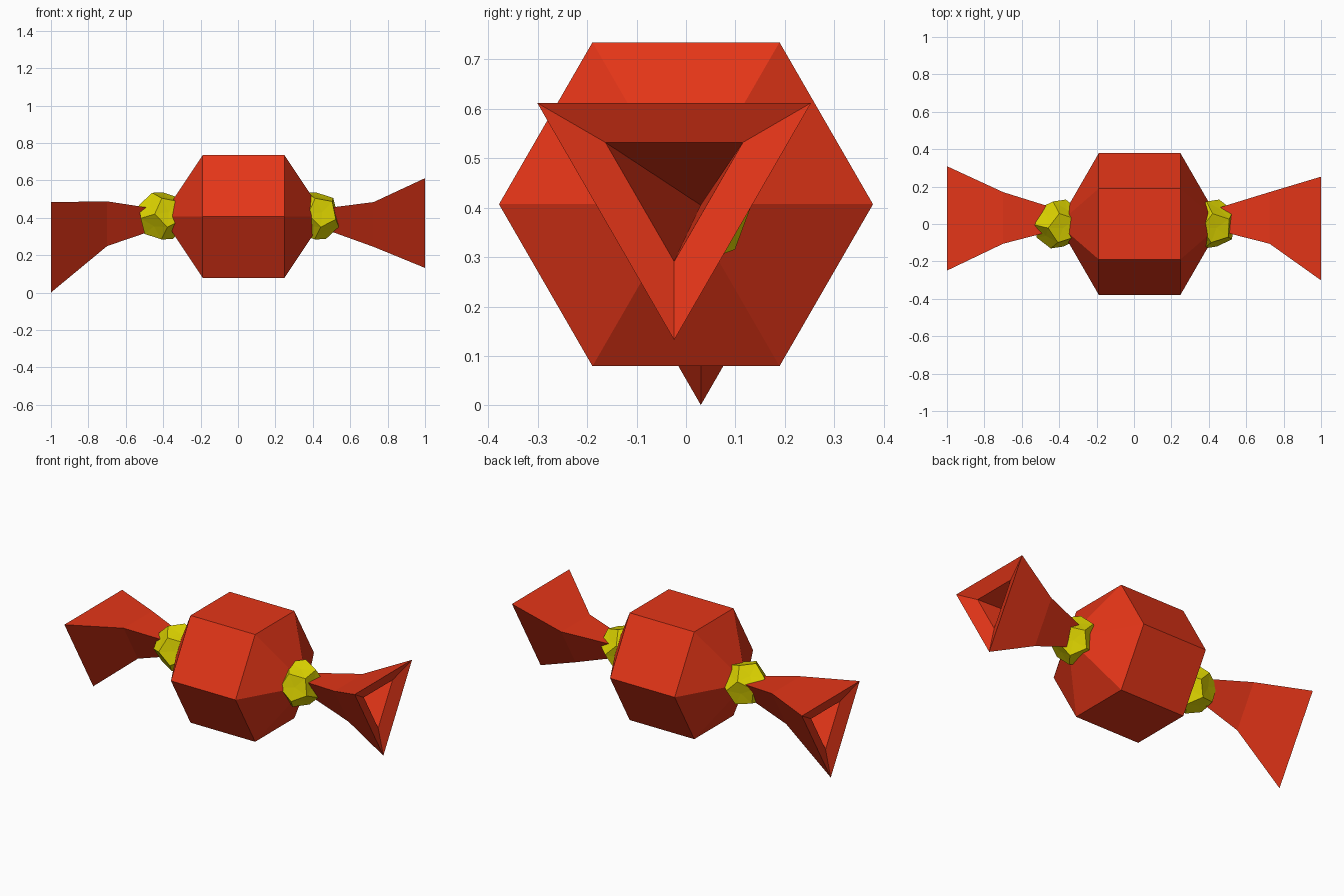
import bpy, bmesh, math
from mathutils import Vector, Matrix

if "Cube" in bpy.data.objects:
    bpy.data.objects.remove(bpy.data.objects["Cube"])


def material(name, rgb):
    m = bpy.data.materials.new(name)
    m.diffuse_color = (*rgb, 1)
    m.use_nodes = True
    m.node_tree.nodes["Principled BSDF"].inputs["Base Color"].default_value = m.diffuse_color
    return m


RED = material("wrapper red", (0.78, 0.036, 0.009))
YELLOW = material("ribbon yellow", (0.74, 0.67, 0.0))


def finish(bm, name, mat):
    bmesh.ops.recalc_face_normals(bm, faces=bm.faces[:])
    me = bpy.data.meshes.new(name)
    bm.to_mesh(me)
    bm.free()
    me.materials.append(mat)
    ob = bpy.data.objects.new(name, me)
    bpy.context.collection.objects.link(ob)
    return ob


# sweet: six-sided, three-ring sphere lying along x
bm = bmesh.new()
bmesh.ops.create_uvsphere(
    bm, u_segments=6, v_segments=3, radius=0.437,
    matrix=Matrix.Translation((0.03, 0, 0.407)) @ Matrix.Rotation(math.pi / 2, 4, 'Y'))
finish(bm, "sweet_body", RED)


# ribbon knots: slightly crumpled dodecahedra (dual of an icosahedron)
def knot(name, x):
    ico = bmesh.new()
    bmesh.ops.create_icosphere(ico, subdivisions=1, radius=1)
    pts = [f.calc_center_median().normalized() * 0.137 for f in ico.faces]
    ico.free()
    bm = bmesh.new()
    for p in pts:
        bm.verts.new(p)
    bmesh.ops.convex_hull(bm, input=bm.verts[:])
    bmesh.ops.dissolve_limit(bm, angle_limit=0.05, verts=bm.verts[:], edges=bm.edges[:])
    bmesh.ops.poke(bm, faces=bm.faces[:], offset=-0.003)
    bm.transform(Matrix.Translation((x, 0, 0.41)) @ Matrix.Rotation(0.25, 4, 'Y')
                 @ Matrix.Rotation(0.2, 4, 'X'))
    finish(bm, name, YELLOW)


knot("left_knot", -0.405)
knot("right_knot", 0.415)


# wrapper tails: flared three-sided funnels with a hollow end
def tail(name, rings, apex):
    bm = bmesh.new()
    loops = []
    for x, y, top, half in rings:
        h = half * math.sqrt(3)
        loops.append([bm.verts.new(p) for p in
                      ((x, y - half, top), (x, y + half, top), (x, y, top - h))])
    for a, b in zip(loops, loops[1:]):
        for i in range(3):
            j = (i + 1) % 3
            bm.faces.new((a[i], a[j], b[j], b[i]))
    bm.faces.new(loops[0])
    tip = bm.verts.new(apex)
    for i in range(3):
        bm.faces.new((loops[-1][i], loops[-1][(i + 1) % 3], tip))
    finish(bm, name, RED)


# rings: x, centre y, top z, half width; the last ring is the inner lip
tail("right_tail", [(0.44, 0.025, 0.448, 0.058), (0.725, 0.0325, 0.484, 0.138),
                    (1.0, -0.024, 0.612, 0.277), (0.965, -0.024, 0.532, 0.139)],
     (0.56, 0.03, 0.405))
tail("left_tail", [(-0.42, 0.025, 0.445, 0.058), (-0.70, 0.0325, 0.488, 0.138),
                   (-1.0, 0.03, 0.484, 0.279), (-0.965, 0.03, 0.404, 0.139)],
     (-0.56, 0.03, 0.405))
